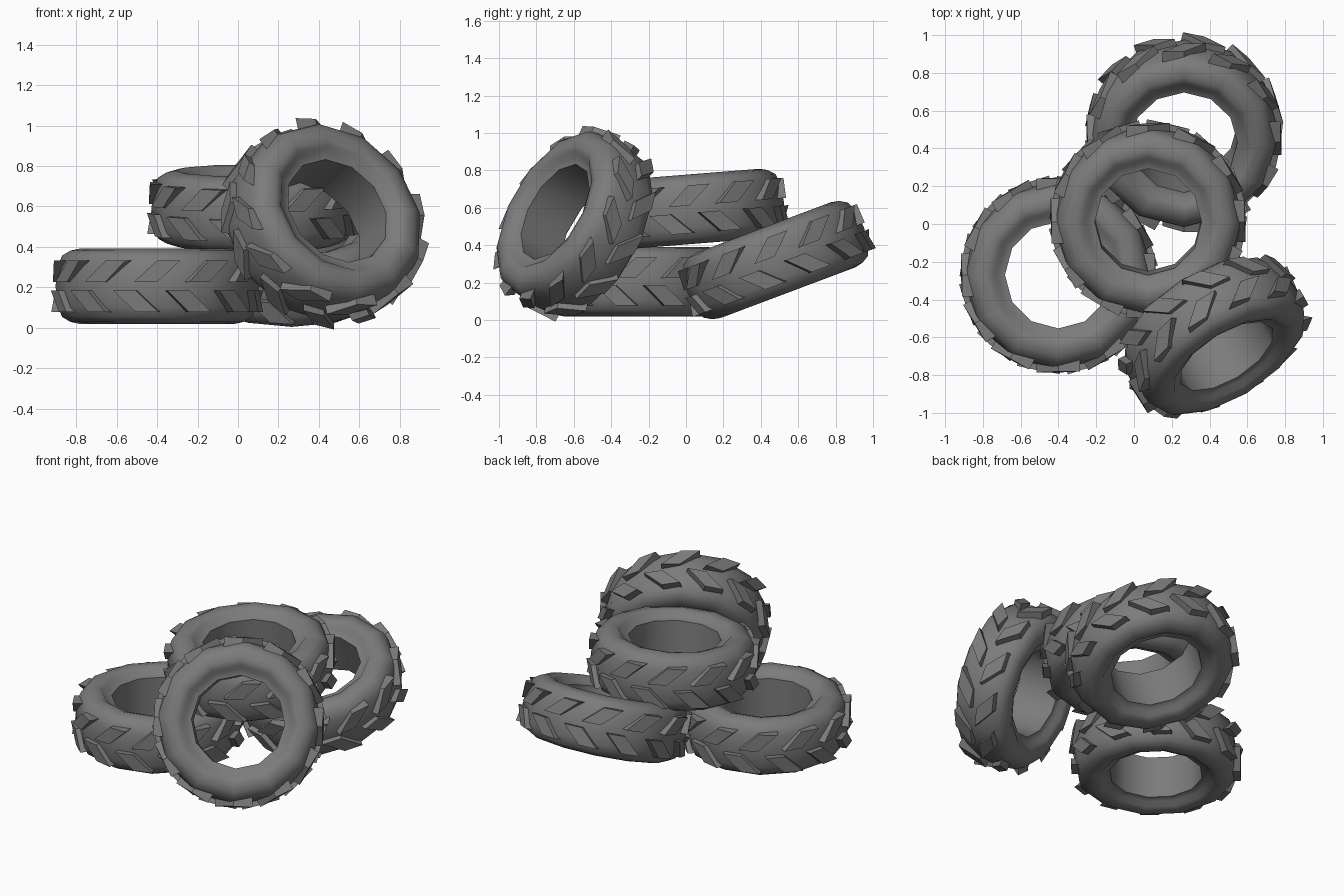
import bpy, bmesh, math
from mathutils import Vector, Matrix

if "Cube" in bpy.data.objects:
    bpy.data.objects.remove(bpy.data.objects["Cube"])

rubber = bpy.data.materials.new("dark grey rubber")
rubber.diffuse_color = (0.2, 0.2, 0.2, 1)
rubber.use_nodes = True
rubber.node_tree.nodes["Principled BSDF"].inputs["Base Color"].default_value = rubber.diffuse_color

SEG = 12
# half cross-section (radius, height): bead lip, sidewall bulge, shoulder, tread centre
HALF = [(0.283, 0.138), (0.325, 0.146), (0.345, 0.172), (0.385, 0.186),
        (0.43, 0.176), (0.470, 0.152), (0.492, 0.10), (0.503, 0.0)]
PROFILE = HALF + [(r, -h) for r, h in HALF[-2::-1]]


def finish(bm, name, matrix, smooth):
    bmesh.ops.recalc_face_normals(bm, faces=bm.faces)
    for f in bm.faces:
        f.smooth = smooth
    mesh = bpy.data.meshes.new(name)
    bm.to_mesh(mesh)
    bm.free()
    mesh.materials.append(rubber)
    ob = bpy.data.objects.new(name, mesh)
    ob.matrix_world = matrix
    bpy.context.collection.objects.link(ob)


def tyre_body(name, matrix):
    bm = bmesh.new()
    rings = []
    for i in range(SEG):
        a = 2 * math.pi * i / SEG
        rings.append([bm.verts.new((r * math.cos(a), r * math.sin(a), h)) for r, h in PROFILE])
    n = len(PROFILE)
    for i in range(SEG):
        p, q = rings[i], rings[(i + 1) % SEG]
        for j in range(n):
            k = (j + 1) % n
            bm.faces.new((p[j], q[j], q[k], p[k]))
    # crisp edge where the straight inner wall meets the lip
    for e in bm.edges:
        if all(v.co.xy.length < 0.29 for v in e.verts) and abs(e.verts[0].co.z - e.verts[1].co.z) < 0.01:
            e.smooth = False
    finish(bm, name, matrix, True)


def tread_lugs(name, matrix):
    # two staggered rows of slanted blocks forming a chevron tread
    bm = bmesh.new()
    for side, offset in ((1, 0.0), (-1, -12.0)):
        for i in range(SEG):
            rot = Matrix.Rotation(math.radians(offset + 360 * i / SEG), 3, 'Z')
            layers = []
            for drop in (0.06, 0.0):
                corners = []
                for t, h, r in ((-0.115, 0.02, 0.516), (0.0, 0.02, 0.516),
                                (0.115, 0.128, 0.511), (0.0, 0.128, 0.511)):
                    corners.append(bm.verts.new(rot @ Vector((r - drop, t, side * h))))
                layers.append(corners)
            lo, hi = layers
            bm.faces.new(lo)
            bm.faces.new(hi)
            for j in range(4):
                k = (j + 1) % 4
                bm.faces.new((lo[j], lo[k], hi[k], hi[j]))
    finish(bm, name, matrix, False)


# name: centre, axle direction
TYRES = {
    "flat_tyre": ((-0.40, -0.27, 0.205), (0, 0, 1)),
    "top_tyre": ((0.075, 0.022, 0.592), (0, -0.08, 1)),
    "tilted_back_tyre": ((0.265, 0.48, 0.32), (0, -0.352, 0.936)),
    "leaning_front_tyre": ((0.425, -0.595, 0.518), (0.48, -0.765, 0.44)),
}
for name, (centre, axle) in TYRES.items():
    turn = Vector((0, 0, 1)).rotation_difference(Vector(axle).normalized())
    m = Matrix.Translation(centre) @ turn.to_matrix().to_4x4()
    tyre_body(name + "_body", m)
    tread_lugs(name + "_tread", m)
